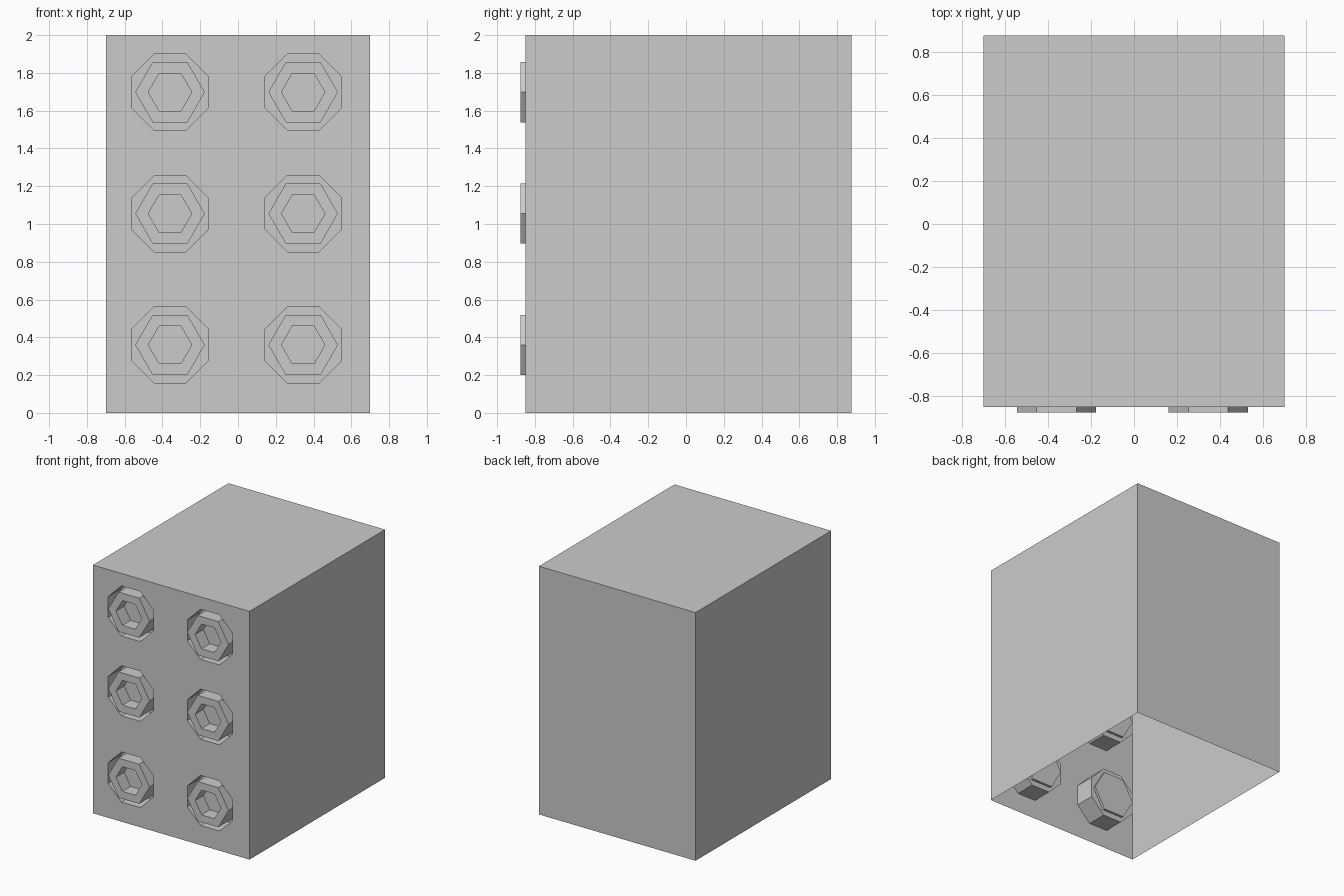
import bpy, bmesh, math
from mathutils import Vector

if "Cube" in bpy.data.objects:
    bpy.data.objects.remove(bpy.data.objects["Cube"])

X, FRONT, BACK, TOP = 0.698, -0.85, 0.875, 2.0
FLOOR = -0.685
CENTRES = [(x, z) for x in (-0.36, 0.345) for z in (0.36, 1.055, 1.698)]


def ring(bm, cx, cz, r, n, y, phase=0.0):
    return [bm.verts.new((cx + r * math.cos(phase + 2 * math.pi * i / n), y,
                          cz + r * math.sin(phase + 2 * math.pi * i / n)))
            for i in range(n)]


def bridge(bm, a, b):
    n = len(a)
    for i in range(n):
        j = (i + 1) % n
        bm.faces.new((a[i], a[j], b[j], b[i]))


def finish(bm, name):
    me = bpy.data.meshes.new(name)
    bm.to_mesh(me)
    bm.free()
    ob = bpy.data.objects.new(name, me)
    bpy.context.collection.objects.link(ob)


# Casing: thin open-bottomed box with octagonal pockets in the front
bm = bmesh.new()
outline = [(-X, 0), (X, 0), (X, TOP), (-X, TOP)]
f = [bm.verts.new((x, FRONT, z)) for x, z in outline]
b = [bm.verts.new((x, BACK, z)) for x, z in outline]
pockets = [ring(bm, x, z, 0.202 / math.cos(math.pi / 8), 8, FRONT, math.pi / 8)
           for x, z in CENTRES]
edges = [bm.edges.new((p[i], p[(i + 1) % len(p)]))
         for p in [f] + pockets for i in range(len(p))]
bmesh.ops.triangle_fill(bm, edges=edges, use_beauty=True, normal=Vector((0, -1, 0)))
for i in (1, 2, 3):
    j = (i + 1) % 4
    bm.faces.new((f[i], b[i], b[j], f[j]))
bm.faces.new(b[::-1])
for p in pockets:
    inner = [bm.verts.new((v.co.x, FLOOR, v.co.z)) for v in p]
    bridge(bm, p, inner)
    bm.faces.new(inner)
bmesh.ops.recalc_face_normals(bm, faces=bm.faces[:])
finish(bm, "casing")

# Hexagonal sockets standing in the pockets, each with a blind hexagonal hole
for k, (x, z) in enumerate(CENTRES):
    bm = bmesh.new()
    loops = [ring(bm, x, z, r, 6, y) for r, y in
             ((0.184, FLOOR + 0.02), (0.184, -0.875), (0.115, -0.875), (0.115, -0.77))]
    for a, c in zip(loops, loops[1:]):
        bridge(bm, a, c)
    bm.faces.new(loops[0])
    bm.faces.new(loops[-1])
    bmesh.ops.recalc_face_normals(bm, faces=bm.faces[:])
    finish(bm, f"hex_socket_{k + 1}")
